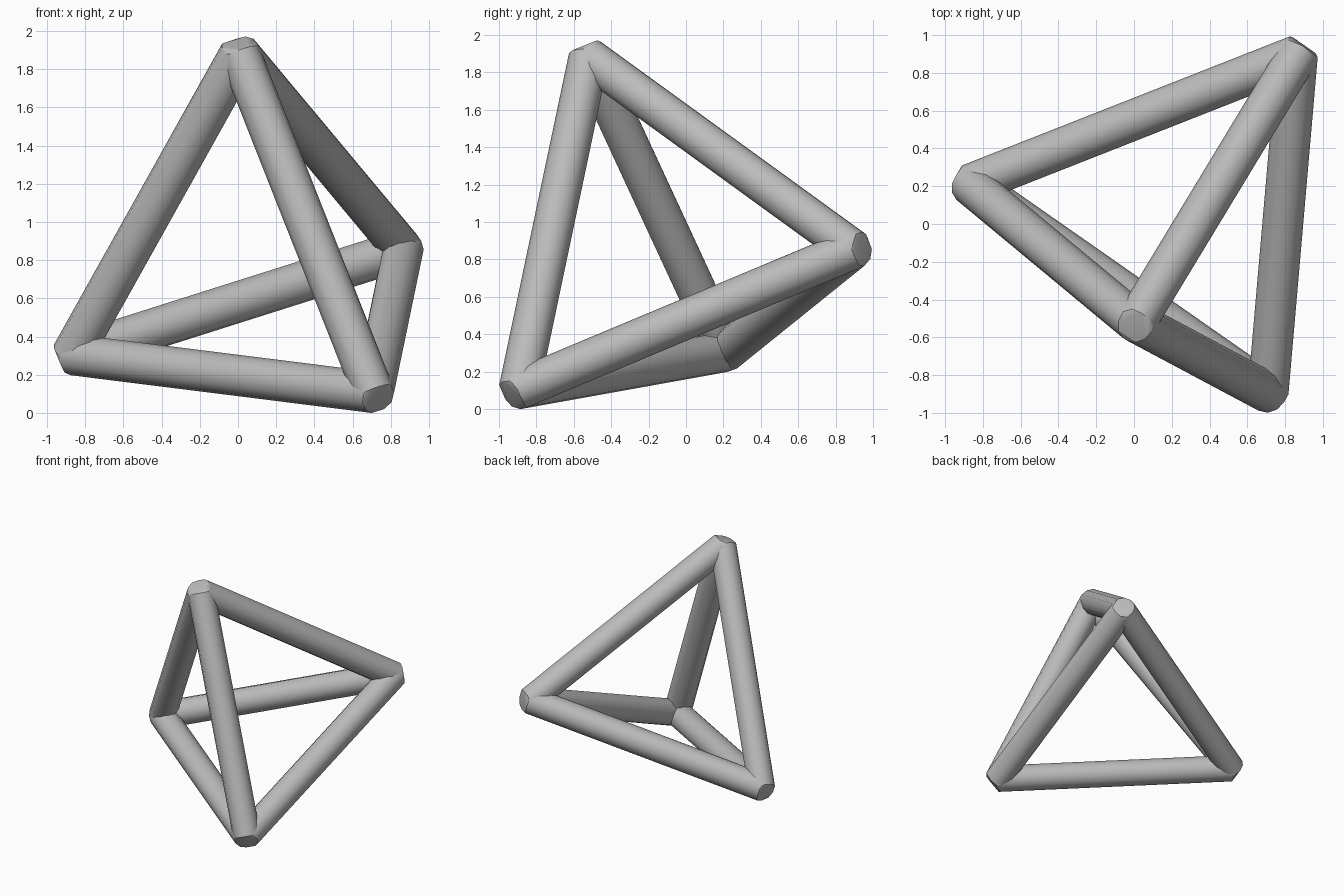
import bpy, bmesh, math
from itertools import combinations
from mathutils import Vector, Matrix

cube = bpy.data.objects.get("Cube")
if cube:
    bpy.data.objects.remove(cube, do_unlink=True)

RADIUS, SIDES = 0.108, 12

grey = bpy.data.materials.new("plain_grey")
grey.use_nodes = True
colour = (0.5, 0.5, 0.5, 1)
grey.diffuse_color = colour
grey.node_tree.nodes["Principled BSDF"].inputs["Base Color"].default_value = colour

# Corners of the tilted tetrahedral frame
corners = {
    "top": Vector((0.01, -0.52, 1.88)),
    "right": Vector((-0.87, 0.21, 0.305)),
    "front": Vector((0.71, -0.893, 0.107)),
    "back": Vector((0.865, 0.893, 0.855)),
}


def add_object(name, bm, smooth_angle):
    bmesh.ops.recalc_face_normals(bm, faces=bm.faces)
    mesh = bpy.data.meshes.new(name)
    bm.to_mesh(mesh)
    bm.free()
    mesh.materials.append(grey)
    obj = bpy.data.objects.new(name, mesh)
    bpy.context.collection.objects.link(obj)
    bpy.ops.object.select_all(action="DESELECT")
    obj.select_set(True)
    bpy.context.view_layer.objects.active = obj
    bpy.ops.object.shade_smooth_by_angle(angle=math.radians(smooth_angle))


def strut_matrix(a, b):
    turn = (b - a).to_track_quat("Z", "Y").to_matrix().to_4x4()
    return Matrix.Translation((a + b) / 2) @ turn


# Six struts; the points of their end rings are kept for the joints
rings = {name: [] for name in corners}
for first, second in combinations(corners, 2):
    a, b = corners[first], corners[second]
    bm = bmesh.new()
    bmesh.ops.create_cone(bm, cap_ends=False, segments=SIDES, radius1=RADIUS,
                          radius2=RADIUS, depth=(b - a).length,
                          matrix=strut_matrix(a, b))
    for v in bm.verts:
        near = first if (v.co - a).length < (v.co - b).length else second
        rings[near].append(v.co.copy())
    add_object(f"strut_{first}_{second}", bm, 35)

# Faceted rounded joints wrapped around the strut ends
for name, centre in corners.items():
    bm = bmesh.new()
    bmesh.ops.create_uvsphere(bm, u_segments=8, v_segments=8, radius=0.104,
                              matrix=Matrix.Translation(centre))
    bmesh.ops.delete(bm, geom=bm.faces[:], context="FACES_KEEP_BOUNDARY")
    points = [v.co.copy() for v in bm.verts] + rings[name]
    bm.clear()
    for p in points:
        bm.verts.new(p)
    if len(bm.verts) > 3:
        hull = bmesh.ops.convex_hull(bm, input=bm.verts[:])
        loose = [v for v in bm.verts if not v.link_faces]
        bmesh.ops.delete(bm, geom=loose, context="VERTS")
    add_object(f"joint_{name}", bm, 25)
